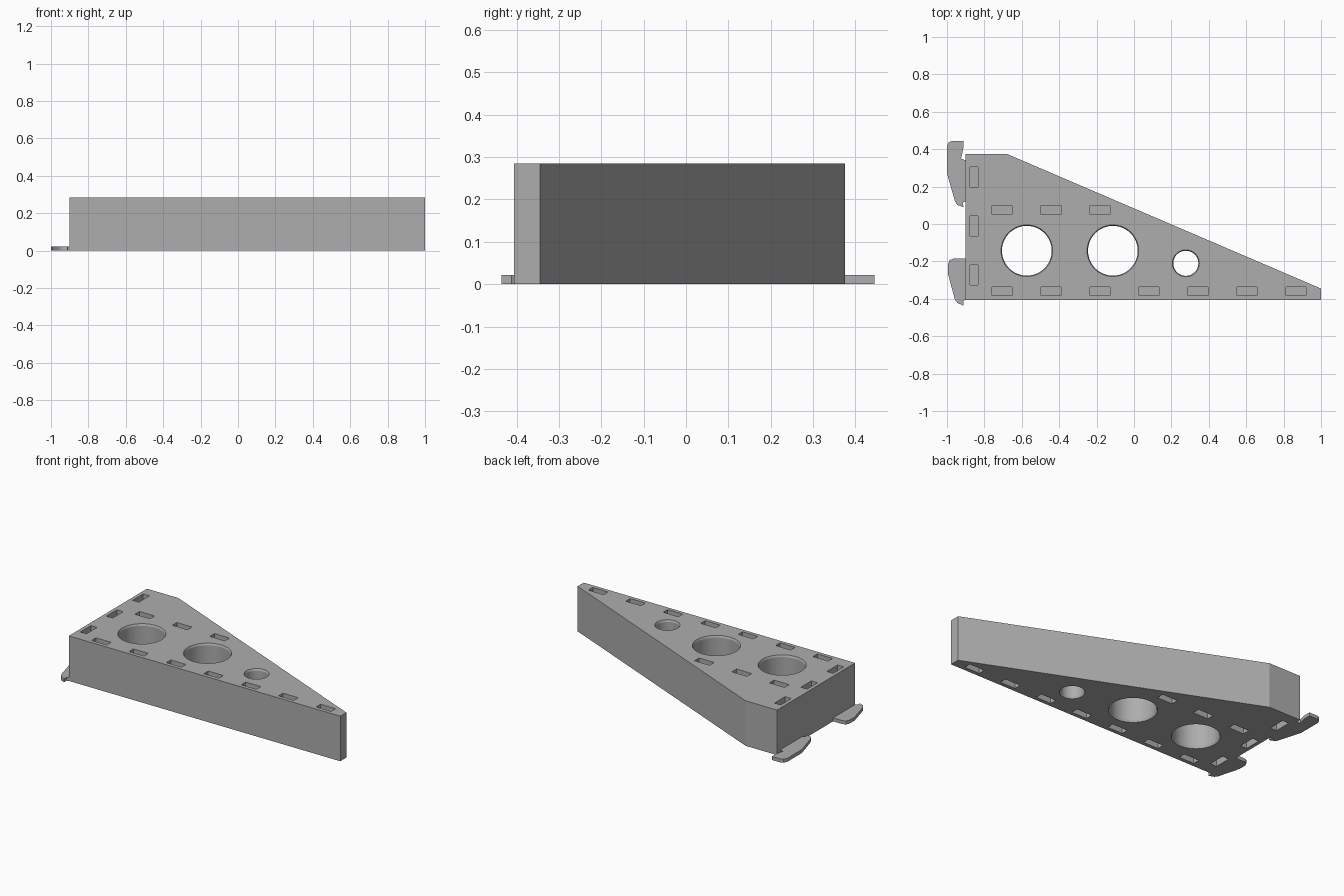
import bpy, bmesh, math

cube = bpy.data.objects.get("Cube")
if cube:
    bpy.data.objects.remove(cube, do_unlink=True)

HEIGHT = 0.285
HOOK_THICK = 0.022
POCKET_DEPTH = 0.1

grey = bpy.data.materials.new("plain grey")
grey.use_nodes = True
colour = (0.42, 0.42, 0.42, 1)
grey.diffuse_color = colour
grey.node_tree.nodes["Principled BSDF"].inputs["Base Color"].default_value = colour


def finish(name, bm):
    bmesh.ops.recalc_face_normals(bm, faces=bm.faces[:])
    mesh = bpy.data.meshes.new(name)
    bm.to_mesh(mesh)
    bm.free()
    mesh.materials.append(grey)
    obj = bpy.data.objects.new(name, mesh)
    bpy.context.collection.objects.link(obj)
    return obj


def prism(name, outline, z0, z1):
    """Extrude a flat outline upward."""
    bm = bmesh.new()
    face = bm.faces.new([bm.verts.new((x, y, z0)) for x, y in outline])
    top = bmesh.ops.extrude_face_region(bm, geom=[face])["geom"]
    verts = [v for v in top if isinstance(v, bmesh.types.BMVert)]
    bmesh.ops.translate(bm, verts=verts, vec=(0, 0, z1 - z0))
    return finish(name, bm)


def hole_cutter(x, y, radius, segments=64):
    """Round through-cutter, flared slightly at both rims."""
    flare, rim, over = 0.005, 0.012, 0.01
    levels = [(-over, radius + flare), (0, radius + flare), (rim, radius),
              (HEIGHT - rim, radius), (HEIGHT, radius + flare), (HEIGHT + over, radius + flare)]
    bm = bmesh.new()
    rings = []
    for z, r in levels:
        angles = [math.tau * i / segments for i in range(segments)]
        rings.append([bm.verts.new((x + r * math.cos(a), y + r * math.sin(a), z)) for a in angles])
    for low, high in zip(rings, rings[1:]):
        for i in range(segments):
            j = (i + 1) % segments
            bm.faces.new((low[i], low[j], high[j], high[i]))
    bm.faces.new(rings[0])
    bm.faces.new(rings[-1])
    return finish("hole_cutter", bm)


def pocket_cutters(x, y, w, d):
    """Matching blind pockets in the top and bottom faces."""
    outline = [(x - w / 2, y - d / 2), (x + w / 2, y - d / 2),
               (x + w / 2, y + d / 2), (x - w / 2, y + d / 2)]
    return [prism("pocket_cutter", outline, -0.02, POCKET_DEPTH),
            prism("pocket_cutter", outline, HEIGHT - POCKET_DEPTH, HEIGHT + 0.02)]


# Tapered bracket body
body = prism("bracket_body", [(-0.9, -0.406), (1, -0.406), (1, -0.345),
                              (-0.68, 0.375), (-0.9, 0.375)], 0, HEIGHT)

# Round holes
cutters = [hole_cutter(-0.573, -0.143, 0.133),
           hole_cutter(-0.113, -0.143, 0.133),
           hole_cutter(0.277, -0.21, 0.067)]

# Pockets: long row by the front, short row behind, column by the wall
STEP = 0.262
for i in range(7):
    cutters += pocket_cutters(-0.705 + i * STEP, -0.36, 0.106, 0.044)
for i in range(3):
    cutters += pocket_cutters(-0.705 + i * STEP, 0.075, 0.106, 0.046)
    cutters += pocket_cutters(-0.855, -0.272 + i * STEP, 0.044, 0.106)

for cutter in cutters:
    mod = body.modifiers.new("cut", 'BOOLEAN')
    mod.operation = 'DIFFERENCE'
    mod.solver = 'EXACT'
    mod.object = cutter

# Bake the cuts, then drop the cutters
bpy.context.view_layer.update()
baked = bpy.data.meshes.new_from_object(body.evaluated_get(bpy.context.evaluated_depsgraph_get()))
body.modifiers.clear()
body.data = baked
baked.name = "bracket_body"
for cutter in cutters:
    bpy.data.objects.remove(cutter, do_unlink=True)

# Flat wall hooks
upper = prism("upper_hook", [(-0.9, 0.34), (-0.925, 0.35), (-0.913, 0.4), (-0.912, 0.445),
                             (-0.97, 0.445), (-0.99, 0.437), (-1, 0.415), (-1, 0.27),
                             (-0.957, 0.12), (-0.945, 0.102), (-0.912, 0.09),
                             (-0.915, 0.115), (-0.9, 0.12)], 0, HOOK_THICK)
lower = prism("lower_hook", [(-0.9, -0.185), (-0.965, -0.185), (-0.985, -0.193),
                             (-0.995, -0.215), (-0.995, -0.265), (-0.957, -0.405),
                             (-0.945, -0.422), (-0.912, -0.436), (-0.913, -0.412),
                             (-0.9, -0.405)], 0, HOOK_THICK)

bpy.ops.object.select_all(action='DESELECT')
for obj in (body, upper, lower):
    obj.select_set(True)
bpy.context.view_layer.objects.active = body
bpy.ops.object.shade_smooth_by_angle(angle=math.radians(20))
